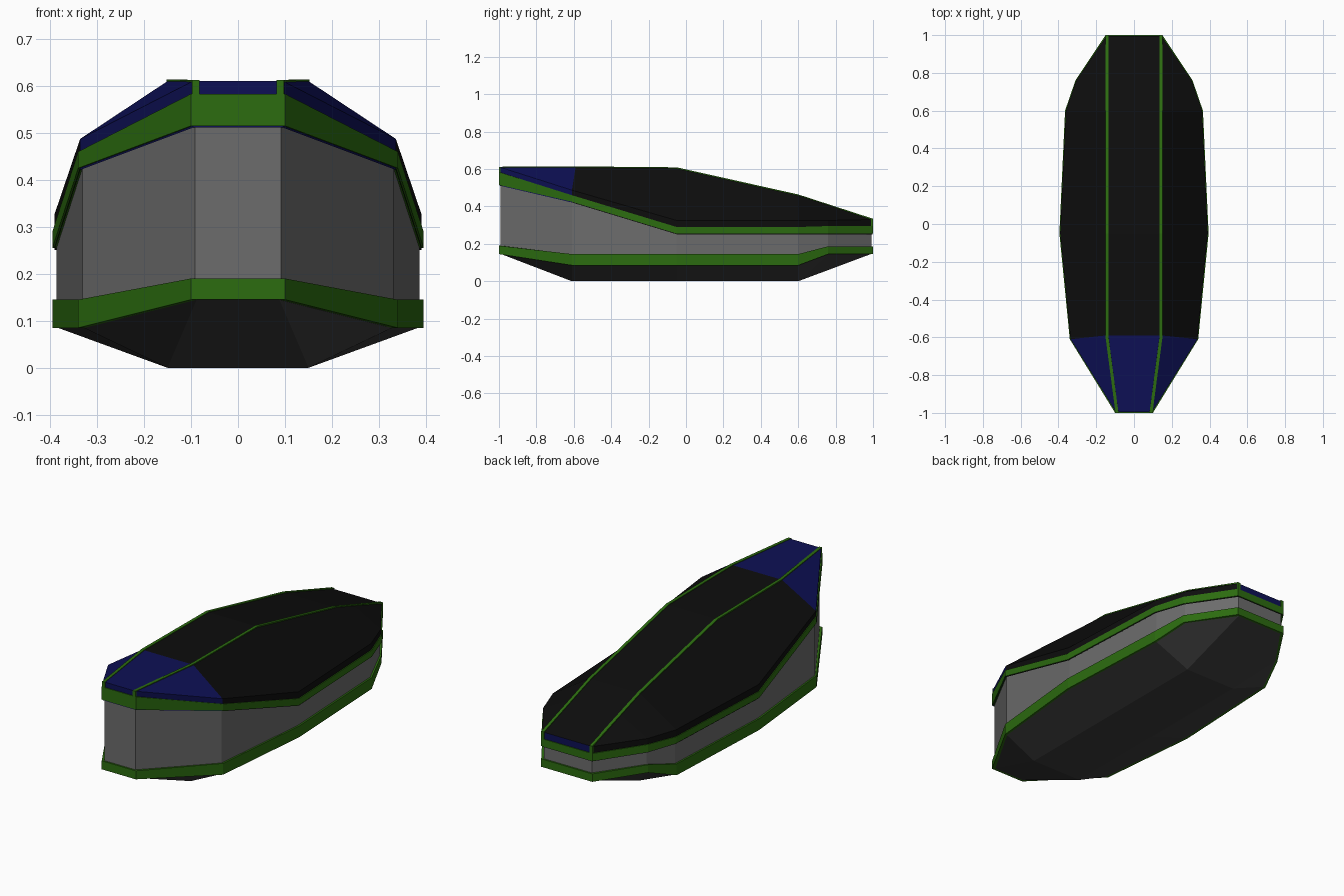
import bpy, bmesh

if "Cube" in bpy.data.objects:
    bpy.data.objects.remove(bpy.data.objects["Cube"])

# Plan outline, front to back: half-width and y
HALF = [0.10, 0.34, 0.395, 0.365, 0.31, 0.15]
YS = [-1.0, -0.61, -0.05, 0.60, 0.76, 1.0]
LOW_A = [0.145, 0.085, 0.085, 0.085, 0.145, 0.145]    # lower trim bottom
LOW_B = [0.19, 0.145, 0.145, 0.145, 0.187, 0.187]     # lower trim top
UP_A = [0.515, 0.425, 0.255, 0.255, 0.255, 0.255]     # upper trim bottom
UP_B = [0.583, 0.46, 0.29, 0.29, 0.295, 0.295]        # upper trim top
RIM = [0.61, 0.487, 0.325, 0.325, 0.325, 0.33]        # cover edge


def material(name, rgb):
    m = bpy.data.materials.new(name)
    m.diffuse_color = (*rgb, 1)
    m.use_nodes = True
    m.node_tree.nodes["Principled BSDF"].inputs["Base Color"].default_value = m.diffuse_color
    return m


GREEN = material("green", (0.025, 0.15, 0.005))
BLACK = material("black", (0.004, 0.004, 0.004))
BLUE = material("blue", (0.004, 0.005, 0.09))
GREY = material("grey", (0.15, 0.15, 0.15))
DARK = material("dark_grey", (0.045, 0.045, 0.045))


def mirrored(pts):
    """Right-hand points front to back, then left-hand ones back to front."""
    return pts + [(-x, y, z) for x, y, z in reversed(pts)]


def ring(zs, inset=0.0, dz=0.0):
    return mirrored([(w - inset, max(-1 + inset, min(1 - inset, y)), z + dz)
                     for w, y, z in zip(HALF, YS, zs)])


def loft(name, rings, mats, closed=False, caps=(), pick=lambda r, i: 0):
    bm = bmesh.new()
    rows = [[bm.verts.new(p) for p in r] for r in rings]
    n, m = len(rows), len(rows[0])
    for r in range(n if closed else n - 1):
        a, b = rows[r], rows[(r + 1) % n]
        for i in range(m):
            j = (i + 1) % m
            bm.faces.new((a[i], a[j], b[j], b[i])).material_index = pick(r, i)
    # Caps run as strips between the left and right sides
    for c in caps:
        v = rows[c]
        for i in range(m // 2 - 1):
            f = bm.faces.new((v[i], v[i + 1], v[m - 2 - i], v[m - 1 - i]))
            f.material_index = pick(c, i)
    bmesh.ops.remove_doubles(bm, verts=bm.verts, dist=0.0005)
    bmesh.ops.recalc_face_normals(bm, faces=bm.faces)
    me = bpy.data.meshes.new(name)
    bm.to_mesh(me)
    bm.free()
    for mt in mats:
        me.materials.append(mt)
    ob = bpy.data.objects.new(name, me)
    bpy.context.collection.objects.link(ob)
    return ob


# Faceted underside
keel = mirrored([(0.15, y, 0) for y in (-0.61, -0.61, -0.05, 0.6, 0.6, 0.6)])
loft("underside", [keel, ring(LOW_A, 0.012), ring(LOW_A, 0.012, 0.02)],
     [DARK], caps=(0,))

# Side wall
loft("side_wall", [ring(LOW_A, 0.009, 0.015), ring(UP_B, 0.009, -0.01)], [GREY])

# Lower and upper trim bands
for name, lo, hi in (("lower_trim", LOW_A, LOW_B), ("upper_trim", UP_A, UP_B)):
    loft(name, [ring(lo), ring(hi), ring(hi, 0.015), ring(lo, 0.015)],
         [GREEN], closed=True)

# Cover with skirt behind the upper trim, blue nose and blue tail lip
D = 0.004
rim = ring(RIM, D)
ridge = mirrored([rim[0], (0.15, -0.59, 0.61), (0.15, -0.05, 0.605),
                  (0.15, 0.60, 0.46), (0.15, 0.76, 0.408), rim[5]])
loft("cover", [ring(UP_A, D, -0.004), ring(UP_B, D), rim, ridge], [BLACK, BLUE],
     caps=(3,),
     pick=lambda r, i: int(i in (0, 10, 11) or (r == 1 and i == 5)))

# Green ribs along the two ridges and down both ends
E = 0.004
outer = [(0.09, -1, 0.583), (0.09, -1, 0.61 + E / 2), (0.144, -0.59, 0.61 + E),
         (0.144, -0.05, 0.605 + E), (0.144, 0.60, 0.46 + E),
         (0.142, 1, 0.33 + E), (0.142, 1, 0.295)]
inner = [(x, y * 0.99, z - 0.012) for x, y, z in outer]
for side, s in (("right", 1), ("left", -1)):
    sections = []
    for (x, y, z), (_, yi, zi) in zip(outer, inner):
        a, b = s * x - 0.008, s * x + 0.008
        sections.append([(a, y, z), (b, y, z), (b, yi, zi), (a, yi, zi)])
    loft(side + "_cover_rib", sections, [GREEN], caps=(0, len(sections) - 1))
